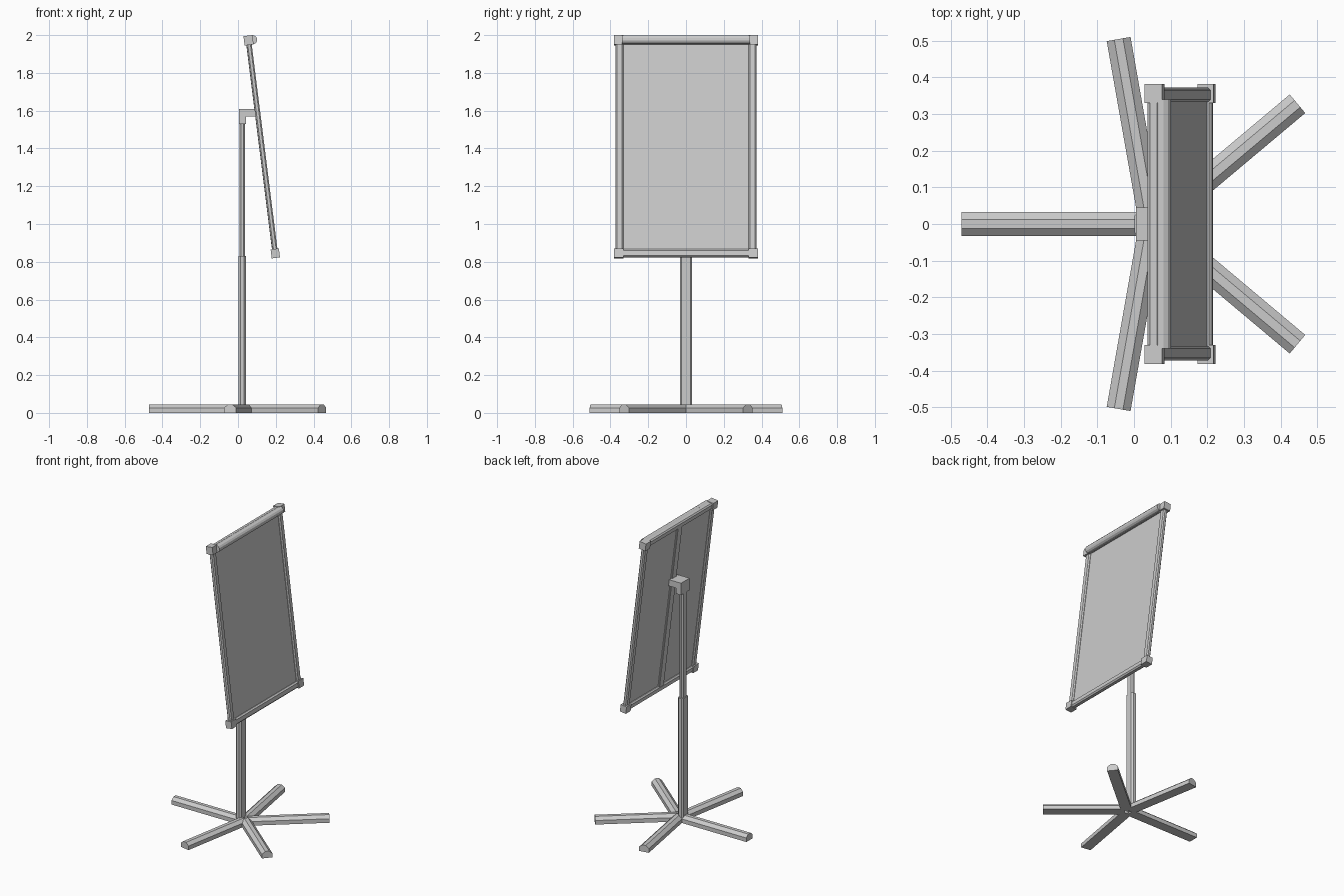
import bpy, bmesh
from math import radians, cos, sin, pi
from mathutils import Matrix, Vector

if "Cube" in bpy.data.objects:
    bpy.data.objects.remove(bpy.data.objects["Cube"])


def prism(name, profile, length, matrix):
    """Extrude a closed 2D profile along local z, from 0 to length."""
    bm = bmesh.new()
    lo = [bm.verts.new((x, y, 0)) for x, y in profile]
    hi = [bm.verts.new((x, y, length)) for x, y in profile]
    bm.faces.new(lo[::-1])
    bm.faces.new(hi)
    n = len(profile)
    for i in range(n):
        j = (i + 1) % n
        bm.faces.new((lo[i], lo[j], hi[j], hi[i]))
    bmesh.ops.transform(bm, matrix=matrix, verts=bm.verts)
    bmesh.ops.recalc_face_normals(bm, faces=bm.faces)
    mesh = bpy.data.meshes.new(name)
    bm.to_mesh(mesh)
    bm.free()
    obj = bpy.data.objects.new(name, mesh)
    bpy.context.collection.objects.link(obj)
    return obj


def chamfered(hx, hy, c):
    return [(hx, -hy + c), (hx, hy - c), (hx - c, hy), (-hx + c, hy),
            (-hx, hy - c), (-hx, -hy + c), (-hx + c, -hy), (hx - c, -hy)]


def rect(hx, hy):
    return [(hx, -hy), (hx, hy), (-hx, hy), (-hx, -hy)]


def move(x, y, z):
    return Matrix.Translation((x, y, z))


# Five-legged foot: chamfered bars lying on the floor
leg_profile = [(-.033, 0), (.033, 0), (.033, .027), (.012, .045),
               (-.012, .045), (-.033, .027)]
lay = Matrix(((0, 0, 1, 0), (1, 0, 0, 0), (0, 1, 0, 0), (0, 0, 0, 1)))
for i, (angle, cx, length) in enumerate([(180, .047, .517), (100, .047, .512),
                                         (260, .047, .512), (40, .055, .51),
                                         (-40, .055, .51)]):
    prism(f"foot_leg_{i + 1}", leg_profile, length - .015,
          move(cx, 0, 0) @ Matrix.Rotation(radians(angle), 4, 'Z') @ move(.015, 0, 0) @ lay)

# Telescopic post
prism("lower_post", chamfered(.02, .033, .01), .82, move(.022, 0, .01))
prism("upper_post", chamfered(.014, .024, .008), .74, move(.023, 0, .82))

# Angled bracket joining post and board
side = Matrix(((1, 0, 0, 0), (0, 0, 1, -.045), (0, 1, 0, 0), (0, 0, 0, 1)))
prism("head_bracket", [(.005, 1.61), (.005, 1.53), (.042, 1.53), (.042, 1.568),
                       (.098, 1.568), (.093, 1.61)], .09, side)

# Board, built upright in a tilted frame (local x = facing direction)
tilt = move(.1265, 0, 1.41) @ Matrix.Rotation(radians(-7.16), 4, 'Y')
along_y = Matrix.Rotation(radians(-90), 4, 'X')

prism("board_sheet", rect(.004, .345), 1.12, tilt @ move(0, 0, -.56))
prism("rear_spine", chamfered(.006, .026, .004), 1.12, tilt @ move(-.009, 0, -.56))
for s, word in ((-1, "left"), (1, "right")):
    prism(f"{word}_rail", chamfered(.014, .02, .007), 1.12,
          tilt @ move(0, s * .352, -.56))
    prism(f"{word}_top_corner", rect(.024, .026), .05, tilt @ move(0, s * .356, .542))
    prism(f"{word}_bottom_corner", rect(.022, .026), .048, tilt @ move(0, s * .356, -.594))
prism("bottom_rail", chamfered(.017, .021, .008), .68, tilt @ move(0, -.34, -.57) @ along_y)
prism("top_rail", chamfered(.018, .021, .008), .68, tilt @ move(0, -.34, .567) @ along_y)

# Rounded clamp bar along the front of the top rail
ring = [(.024 * cos((k + .5) * pi / 6), .024 * sin((k + .5) * pi / 6)) for k in range(12)]
prism("top_clamp_bar", ring, .68, tilt @ move(.022, -.34, .567) @ along_y)
